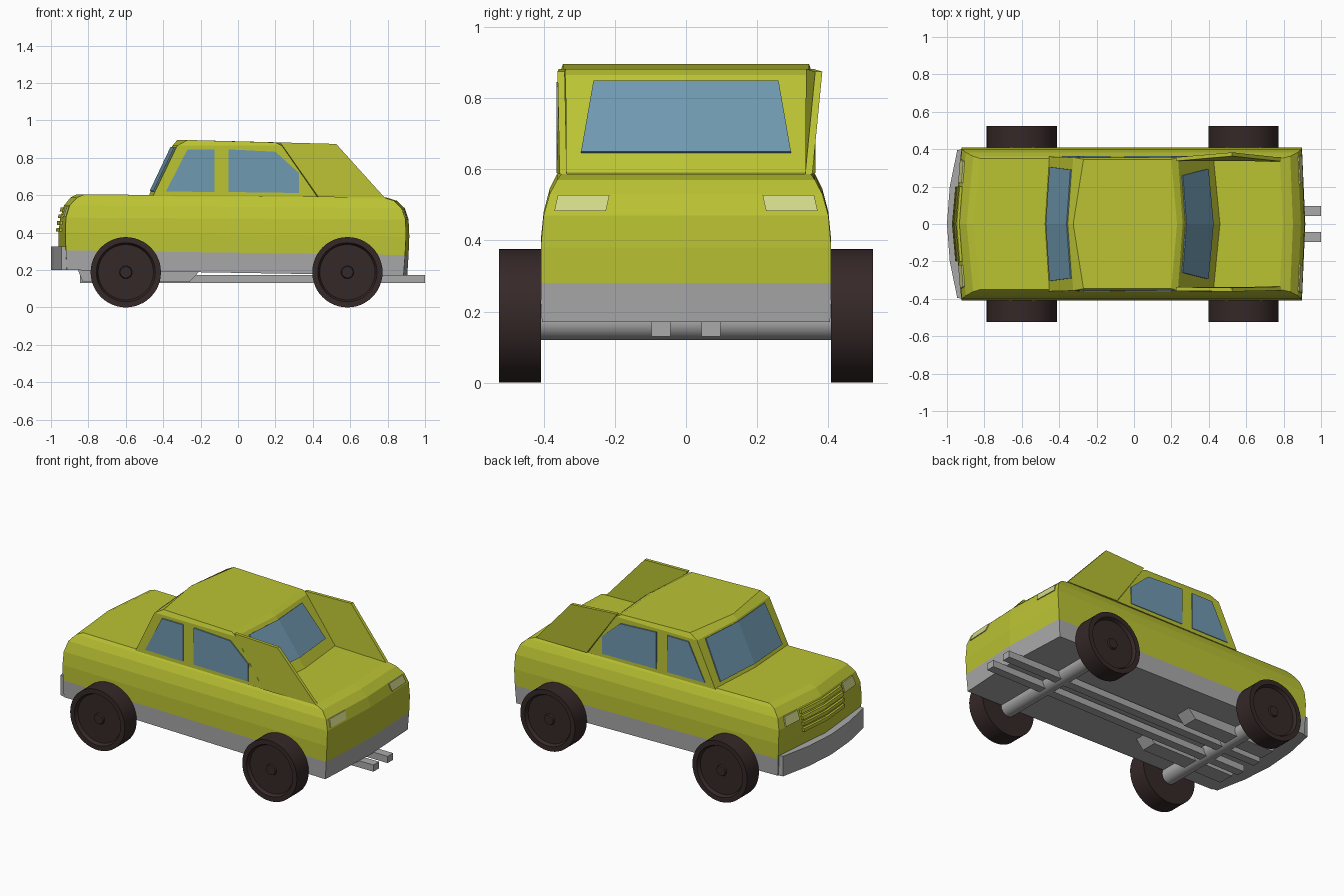
import bpy, bmesh, math

if "Cube" in bpy.data.objects:
    bpy.data.objects.remove(bpy.data.objects["Cube"])


def material(name, rgb):
    m = bpy.data.materials.new(name)
    m.diffuse_color = (*rgb, 1)
    m.use_nodes = True
    m.node_tree.nodes["Principled BSDF"].inputs["Base Color"].default_value = m.diffuse_color
    return m


PAINT = material("lime paint", (0.50, 0.55, 0.033))
GREY = material("grey trim", (0.40, 0.40, 0.40))
GLASS = material("blue glass", (0.16, 0.32, 0.44))
RUBBER = material("dark brown rubber", (0.036, 0.021, 0.021))
LAMP = material("pale lamp", (0.65, 0.69, 0.25))


def finish(bm, name, mats, rule=None):
    bmesh.ops.recalc_face_normals(bm, faces=bm.faces)
    if rule:
        for f in bm.faces:
            f.material_index = rule(f)
    me = bpy.data.meshes.new(name)
    bm.to_mesh(me)
    bm.free()
    for m in mats:
        me.materials.append(m)
    ob = bpy.data.objects.new(name, me)
    bpy.context.collection.objects.link(ob)
    return ob


def loft(name, rings, mats, rule=None):
    bm = bmesh.new()
    loops = [[bm.verts.new(p) for p in r] for r in rings]
    n = len(rings[0])
    for a, b in zip(loops, loops[1:]):
        for i in range(n):
            j = (i + 1) % n
            bm.faces.new((a[i], a[j], b[j], b[i]))
    bm.faces.new(loops[0])
    bm.faces.new(loops[-1])
    return finish(bm, name, mats, rule)


def prism(name, pts, off, mat):
    moved = [tuple(a + b for a, b in zip(p, off)) for p in pts]
    return loft(name, [pts, moved], [mat])


def box(name, x, y, z, mat):
    pts = [(x[0], y[0], z[0]), (x[1], y[0], z[0]), (x[1], y[1], z[0]), (x[0], y[1], z[0])]
    return prism(name, pts, (0, 0, z[1] - z[0]), mat)


# Shell levels: front z, rear z, half width, front centre x, front corner x, rear corner x, rear centre x
BODY = [(.200, .170, .405, -.950, -.915, .885, .905),
        (.305, .280, .408, -.960, -.920, .893, .912),
        (.400, .380, .408, -.960, -.923, .898, .916),
        (.480, .470, .400, -.950, -.920, .896, .912),
        (.545, .530, .383, -.930, -.900, .875, .892),
        (.588, .570, .362, -.895, -.860, .835, .850),
        (.605, .587, .350, -.860, -.820, .780, .795)]
CABIN = [(.595, .590, .360, -.478, -.455, .425, .460),
         (.865, .865, .356, -.350, -.325, .235, .260),
         (.895, .882, .346, -.325, -.270, .200, .230)]


def ring(lv):
    zf, zr, w, fc, fk, rk, rc = lv
    return [(fc, 0, zf), (fk, -w, zf), (rk, -w, zr), (rc, 0, zr), (rk, w, zr), (fk, w, zf)]


def end_x(levels, y, z, rear):
    """x of the shell's front or rear surface at a given y and z."""
    k, c, e = (1, 6, 5) if rear else (0, 3, 4)
    for a, b in zip(levels, levels[1:]):
        if z <= b[k]:
            break
    t = (z - a[k]) / (b[k] - a[k])
    w, xc, xe = (a[i] + (b[i] - a[i]) * t for i in (2, c, e))
    return xc + (xe - xc) * abs(y) / w


def end_plate(name, levels, yz, rear, depth, mat, lift=0):
    """Plate on the front or rear surface, mirrored left and right."""
    for s in (-1, 1):
        pts = [(end_x(levels, y, z, rear), y * s, z) for y, z in yz]
        prism(name, pts, (depth if rear else -depth, 0, lift), mat)


# Body with grey sill band, and cabin
loft("body", [ring(l) for l in BODY], [PAINT, GREY],
     lambda f: 1 if f.calc_center_median().z < .262 else 0)
loft("cabin", [ring(l) for l in CABIN], [PAINT])

# Front and rear glass
end_plate("windscreen", CABIN, [(0, .62), (.305, .62), (.29, .855), (0, .855)], False, .006, GLASS, .003)
end_plate("rear_window", CABIN, [(0, .645), (.295, .645), (.26, .845), (0, .845)], True, .006, GLASS, .004)

# Side glass
front_win = [(-.385, .62), (-.27, .845), (-.125, .845), (-.125, .617)]
rear_win = [(-.05, .845), (.20, .832), (.325, .72), (.325, .612), (-.05, .617)]
for s in (-1, 1):
    for name, win in (("front_side_window", front_win), ("rear_side_window", rear_win)):
        prism(name, [(x, s * .355, z) for x, z in win], (0, s * .009, 0), GLASS)

# Thin rear buttresses running from the roof down to the boot
for s, tip in ((-1, .361), (1, .383)):
    side = [(.225, .357, .882), (.525, tip, .874), (.785, .355, .586), (.43, .364, .59)]
    prism("rear_buttress", [(x, s * y, z) for x, y, z in side], (0, -s * .02, 0), PAINT)

# Lamps
end_plate("headlamp", BODY, [(.22, .485), (.345, .485), (.335, .54), (.22, .54)], False, .008, LAMP)
end_plate("tail_lamp", BODY, [(.225, .482), (.37, .482), (.36, .527), (.215, .527)], True, .006, LAMP)

# Grille slats
for i in range(4):
    z = .405 + i * .036
    end_plate("grille_slat", BODY, [(0, z), (.2, z), (.2, z + .02), (0, z + .02)], False, .014, PAINT)

# Front bumper
plan = [(-1, 0), (-.985, -.2), (-.945, -.395), (-.915, -.40), (-.915, .40), (-.945, .395), (-.985, .2)]
prism("front_bumper", [(x, y, .20) for x, y in plan], (0, 0, .125), GREY)

# Underside: exhaust pipes and front rails
for s in (-1, 1):
    box("exhaust_pipe", (-.845, 1.0), (s * .07 - .027, s * .07 + .027), (.13, .172), GREY)
    rail = [(-.86, .21), (-.83, .135), (-.26, .135), (-.19, .21)]
    prism("front_rail", [(x, s * .13, z) for x, z in rail], (0, s * .10, 0), GREY)


def lathe(name, profile, x, z, mat, sides=48):
    """Turned part about a line along y; profile is (radius, y)."""
    rings = []
    for r, y in profile:
        rings.append([(x + r * math.cos(2 * math.pi * i / sides), y,
                       z + r * math.sin(2 * math.pi * i / sides)) for i in range(sides)])
    ob = loft(name, rings, [mat])
    bpy.context.view_layer.objects.active = ob
    ob.select_set(True)
    bpy.ops.object.shade_smooth_by_angle(angle=math.radians(30))
    ob.select_set(False)


# Axles and dished wheels
tyre = [(.188, .408), (.188, .525), (.158, .525), (.148, .505), (.034, .505), (.030, .515)]
for x in (-.6, .585):
    lathe("axle", [(.05, -.415), (.05, .415)], x, .17, GREY, 32)
    for s in (-1, 1):
        lathe("wheel", [(r, s * y) for r, y in tyre], x, .188, RUBBER)
